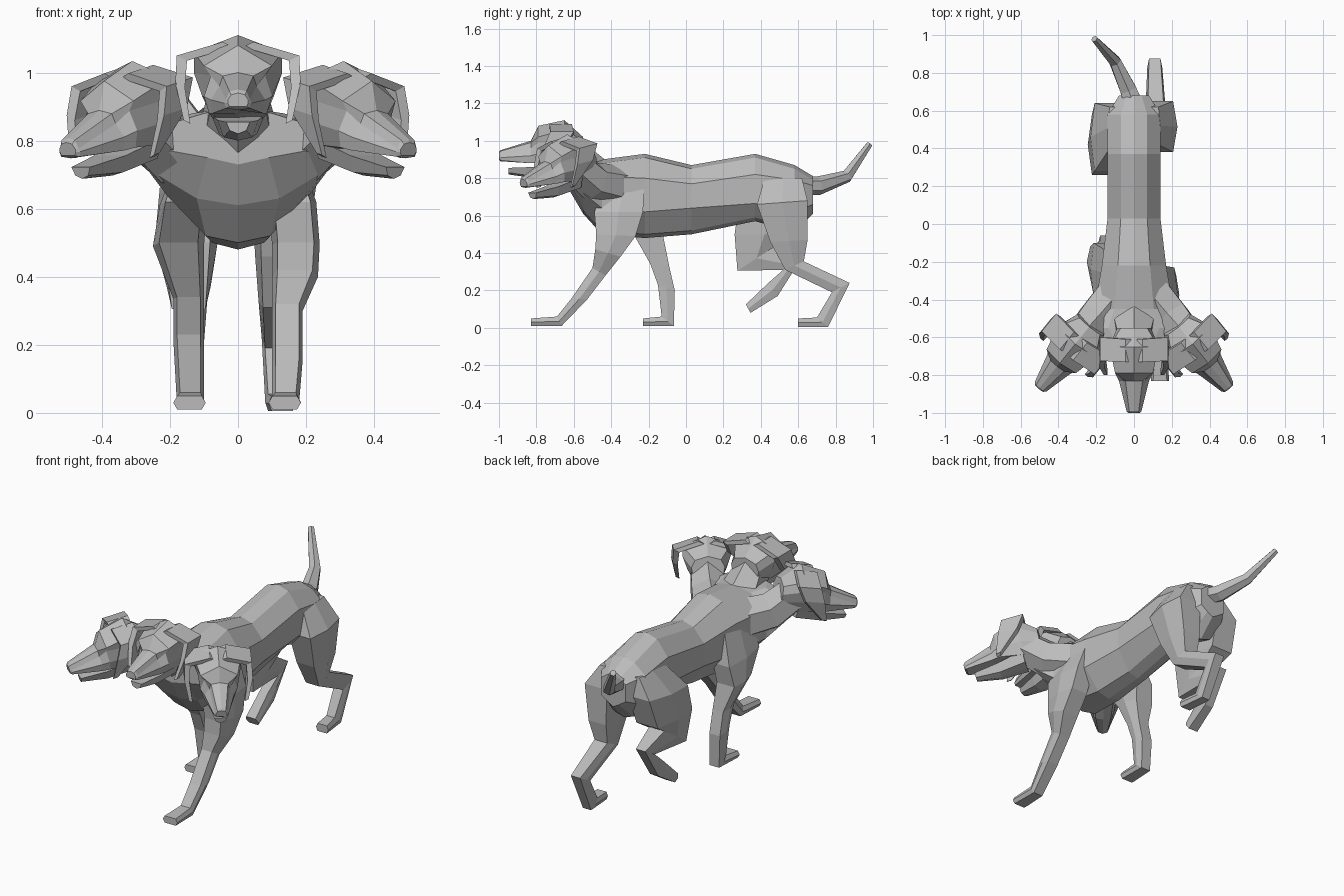
import bpy
import bmesh
from math import radians, cos, sin, pi
from mathutils import Matrix, Vector

default_cube = bpy.data.objects.get("Cube")
if default_cube:
    bpy.data.objects.remove(default_cube, do_unlink=True)

# One plain coat colour
COAT = (0.5, 0.5, 0.5, 1)
coat = bpy.data.materials.new("grey_coat")
coat.use_nodes = True
coat.diffuse_color = COAT
coat.node_tree.nodes["Principled BSDF"].inputs["Base Color"].default_value = COAT


def loft(name, rings, matrix=Matrix.Identity(4)):
    """Skin a list of equal-length rings and cap both ends."""
    bm = bmesh.new()
    loops = [[bm.verts.new(matrix @ Vector(p)) for p in ring] for ring in rings]
    for first, second in zip(loops, loops[1:]):
        for i in range(len(first)):
            j = (i + 1) % len(first)
            bm.faces.new((first[i], first[j], second[j], second[i]))
    bm.faces.new(loops[0])
    bm.faces.new(loops[-1])
    bmesh.ops.recalc_face_normals(bm, faces=bm.faces)
    mesh = bpy.data.meshes.new(name)
    bm.to_mesh(mesh)
    bm.free()
    mesh.materials.append(coat)
    obj = bpy.data.objects.new(name, mesh)
    bpy.context.collection.objects.link(obj)
    return obj


def mirrored_ring(y, half):
    """Close a half profile of (x, z), top to bottom, across the x axis."""
    right = [(x, y, z) for x, z in half]
    left = [(-x, y, z) for x, z in reversed(half[1:-1])]
    return right + left


def tube(name, path, sides=6):
    """Skin ellipses along a path of (centre, width, height)."""
    points = [Vector(centre) for centre, width, height in path]
    rings = []
    for i, (centre, width, height) in enumerate(path):
        along = (points[min(i + 1, len(points) - 1)] - points[max(i - 1, 0)]).normalized()
        across = along.cross(Vector((0, 0, 1))).normalized()
        up = across.cross(along)
        angles = [2 * pi * (k + 0.5) / sides for k in range(sides)]
        rings.append([points[i] + across * width * cos(a) + up * height * sin(a)
                      for a in angles])
    return loft(name, rings)


def leg(name, side, stations):
    """Skin a leg from (front y, z), (back y, z), (inner x, outer x)."""
    rings = []
    for (front_y, front_z), (back_y, back_z), (inner, outer) in stations:
        bevel = (outer - inner) * 0.12
        mid_y, mid_z = (front_y + back_y) / 2, (front_z + back_z) / 2
        ring = [(inner + bevel, front_y, front_z), (outer - bevel, front_y, front_z),
                (outer, mid_y, mid_z),
                (outer - bevel, back_y, back_z), (inner + bevel, back_y, back_z),
                (inner, mid_y, mid_z)]
        rings.append([(side * x, y, z) for x, y, z in ring])
    return loft(name, rings)


# Torso with a broad chest: y, spine, flank top, flank bottom, belly, half width
torso = []
for y, spine, flank, low, belly, width in [
        (-.62, .90, .85, .77, .73, .20),
        (-.55, .90, .84, .72, .61, .27),
        (-.45, .90, .81, .64, .50, .21),
        (-.22, .93, .80, .62, .48, .17),
        (.03, .87, .77, .64, .50, .14),
        (.37, .93, .82, .665, .57, .14),
        (.58, .87, .79, .62, .51, .14),
        (.68, .81, .76, .66, .61, .08)]:
    torso.append(mirrored_ring(y, [
        (0, spine), (width * .5, spine - .02), (width, flank),
        (width, low), (width * .45, belly + .02), (0, belly)]))
loft("torso", torso)

# Tail, swung to one side
tube("tail", [((.01, .60, .76), .06, .05),
              ((-.03, .71, .76), .05, .05),
              ((-.10, .86, .81), .035, .035),
              ((-.21, .98, .98), .018, .018)])

# Striding legs
leg("front_left_leg", 1, [
    ((-.42, .80), (-.22, .80), (.08, .16)),
    ((-.49, .62), (-.23, .62), (.09, .23)),
    ((-.48, .50), (-.27, .49), (.10, .24)),
    ((-.485, .42), (-.35, .38), (.10, .235)),
    ((-.50, .32), (-.43, .28), (.10, .19)),
    ((-.61, .16), (-.53, .15), (.10, .19)),
    ((-.69, .06), (-.665, .01), (.10, .18)),
    ((-.83, .05), (-.83, .01), (.09, .185))])
leg("front_right_leg", -1, [
    ((-.38, .80), (-.14, .80), (.08, .16)),
    ((-.38, .62), (-.10, .60), (.09, .23)),
    ((-.28, .50), (-.12, .48), (.10, .25)),
    ((-.19, .34), (-.09, .33), (.10, .19)),
    ((-.15, .23), (-.06, .20), (.10, .19)),
    ((-.13, .06), (-.065, .01), (.10, .18)),
    ((-.23, .05), (-.23, .01), (.095, .19))])
leg("hind_left_leg", 1, [
    ((.42, .80), (.62, .80), (.05, .14)),
    ((.38, .66), (.65, .68), (.04, .23)),
    ((.45, .46), (.65, .47), (.05, .20)),
    ((.53, .31), (.63, .355), (.06, .17)),
    ((.78, .19), (.875, .24), (.07, .15)),
    ((.70, .055), (.76, .005), (.08, .15)),
    ((.60, .05), (.60, .005), (.09, .17))])
leg("hind_right_leg", -1, [
    ((.40, .80), (.62, .79), (.05, .14)),
    ((.28, .64), (.64, .68), (.05, .23)),
    ((.26, .50), (.58, .50), (.06, .245)),
    ((.275, .305), (.48, .44), (.08, .21)),
    ((.52, .31), (.61, .36), (.09, .17)),
    ((.44, .24), (.49, .17), (.10, .17)),
    ((.32, .125), (.345, .08), (.10, .18))])


def build_head(label, place):
    # Skull and muzzle: crown, brow, eye socket, cheek, lip, palate
    skull = [
        (.13, [(0, .02), (.07, 0), (.09, -.04), (.08, -.09), (.05, -.15), (0, -.16)]),
        (.03, [(0, .11), (.13, .06), (.13, 0), (.105, -.07), (.07, -.14), (0, -.16)]),
        (-.11, [(0, .08), (.10, .02), (.08, -.01), (.10, -.07), (.085, -.12), (0, -.12)]),
        (-.15, [(0, 0), (.045, -.01), (.055, -.04), (.08, -.08), (.075, -.12), (0, -.11)]),
        (-.31, [(0, -.05), (.025, -.055), (.035, -.08), (.04, -.09), (.035, -.105), (0, -.11)]),
        (-.32, [(0, -.06), (.02, -.065), (.03, -.08), (.03, -.09), (.025, -.1), (0, -.1)])]
    loft(label + "_skull", [mirrored_ring(y, half) for y, half in skull], place)

    # Open lower jaw
    jaw = [(.02, .08, -.12, -.19), (-.13, .06, -.14, -.20), (-.27, .035, -.145, -.18)]
    loft(label + "_jaw", [
        mirrored_ring(y, [(0, top), (w, top), (w * .7, low + .01), (0, low)])
        for y, w, top, low in jaw], place)

    # Ears draped from the crown: x, height, rear y, front y, thickness
    ear = [(.03, .09, .07, -.05, .015), (.165, .05, .08, -.045, .015),
           (.17, -.03, .03, -.08, .014), (.15, -.14, -.095, -.12, .01)]
    for side, word in ((1, "left"), (-1, "right")):
        rings = [[(side * (x - t), rear, z - t), (side * (x + t), rear, z),
                  (side * (x + t), front, z), (side * (x - t), front, z - t)]
                 for x, z, rear, front, t in ear]
        loft(label + "_" + word + "_ear", rings, place)


# Three heads fanned out on their necks
build_head("middle", Matrix.Translation((0, -.68, 1)))
tube("middle_neck", [((0, -.34, .76), .13, .13),
                     ((0, -.50, .80), .13, .12),
                     ((0, -.64, .94), .09, .10)])
for side, word in ((1, "left"), (-1, "right")):
    turn = Matrix.Rotation(side * radians(39), 4, "Z")
    nod = Matrix.Rotation(radians(12), 4, "X")
    build_head(word, Matrix.Translation((side * .315, -.64, .92)) @ turn @ nod)
    tube(word + "_neck", [((side * .08, -.36, .75), .12, .12),
                          ((side * .20, -.50, .78), .11, .11),
                          ((side * .30, -.61, .88), .09, .10)])
